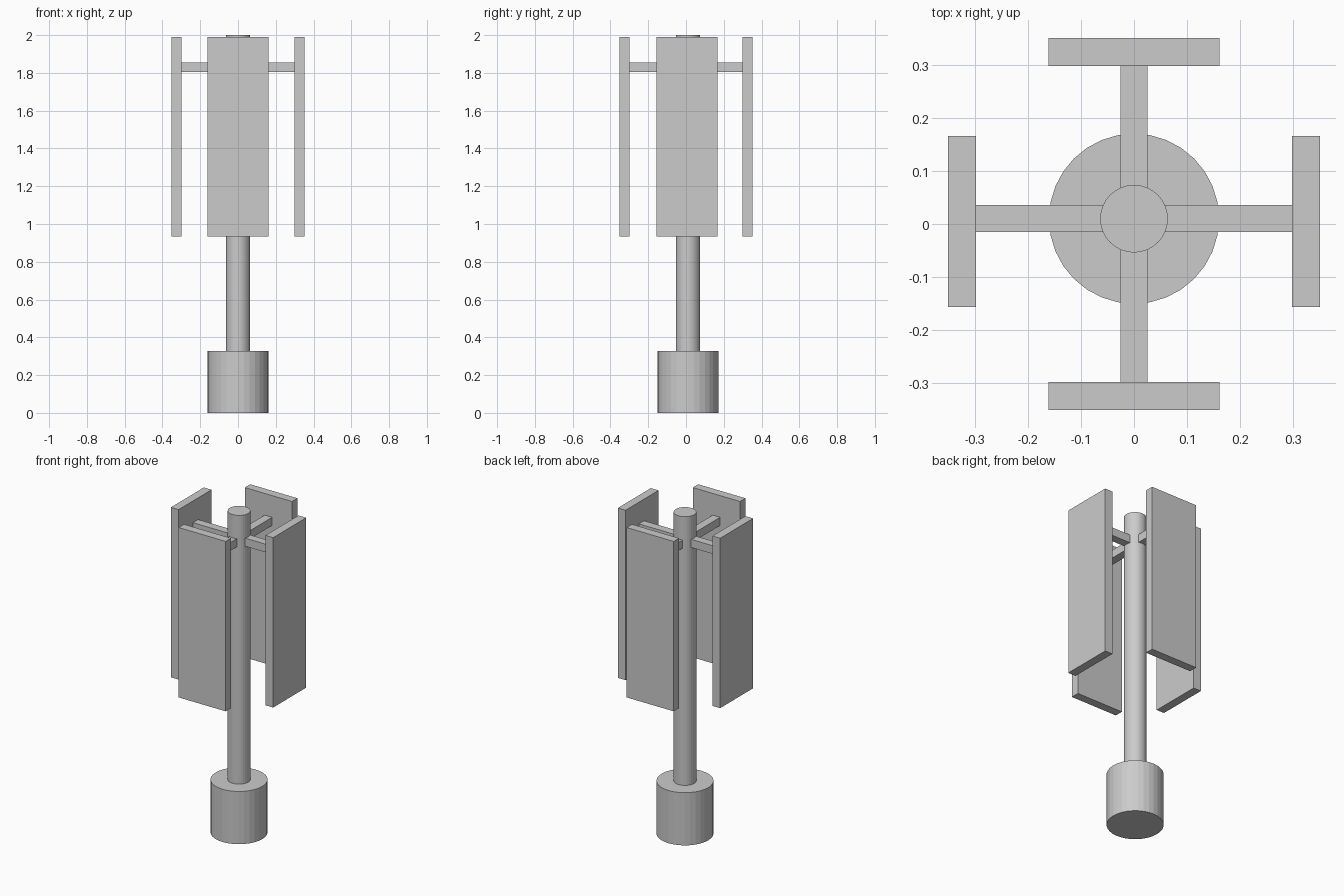
import bpy
from mathutils import Vector

if "Cube" in bpy.data.objects:
    bpy.data.objects.remove(bpy.data.objects["Cube"])

AXIS_Y = 0.01  # the pole sits slightly behind the centre


def cylinder(name, radius, z0, z1):
    bpy.ops.mesh.primitive_cylinder_add(vertices=32, radius=radius, depth=z1 - z0,
                                        location=(0, AXIS_Y, (z0 + z1) / 2))
    bpy.context.object.name = name


def box(name, lo, hi):
    lo, hi = Vector(lo), Vector(hi)
    bpy.ops.mesh.primitive_cube_add(size=1, location=(lo + hi) / 2)
    ob = bpy.context.object
    ob.name = name
    ob.scale = hi - lo
    bpy.ops.object.transform_apply(location=False, rotation=False, scale=True)


# Base and pole
cylinder("base", 0.161, 0, 0.328)
cylinder("pole", 0.064, 0.32, 2.0)

# Four upright panels, each held by a short arm from the pole
PZ0, PZ1 = 0.933, 1.99
AZ0, AZ1 = 1.804, 1.855
IN, OUT, HALF, ARM = 0.299, 0.352, 0.162, 0.0255

for side, s in (("right", 1), ("left", -1)):
    xs = sorted((s * IN, s * OUT))
    box(side + "_panel", (xs[0], 0.005 - HALF, PZ0), (xs[1], 0.005 + HALF, PZ1))
    xs = sorted((s * 0.055, s * IN))
    box(side + "_arm", (xs[0], AXIS_Y - ARM, AZ0), (xs[1], AXIS_Y + ARM, AZ1))

for side, s in (("back", 1), ("front", -1)):
    ys = sorted((s * IN, s * OUT))
    box(side + "_panel", (-HALF, ys[0], PZ0), (HALF, ys[1], PZ1))
    ys = sorted((AXIS_Y + s * 0.055, s * IN))
    box(side + "_arm", (-ARM, ys[0], AZ0), (ARM, ys[1], AZ1))
